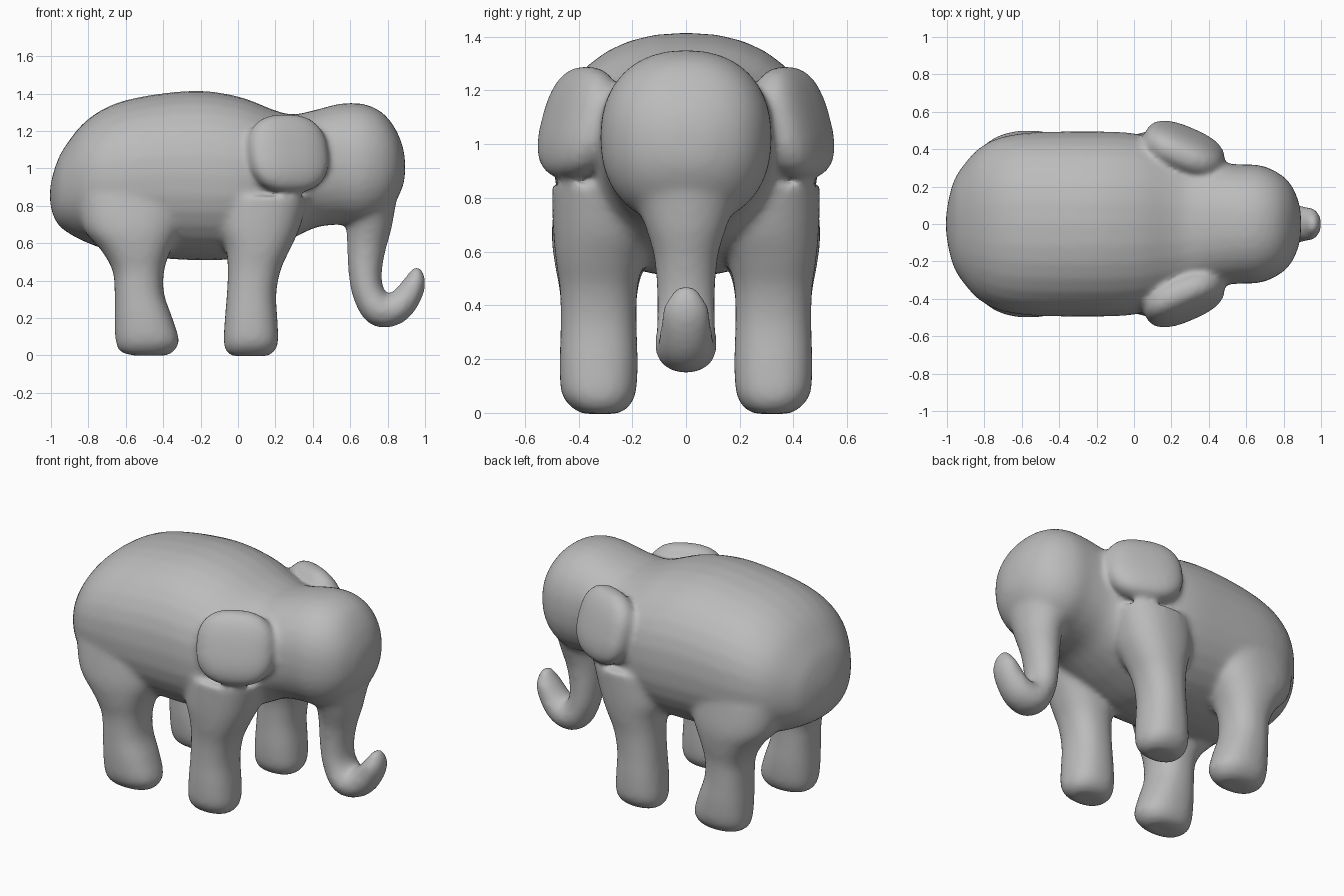
import bpy, bmesh, math
from mathutils import Vector, Matrix

cube = bpy.data.objects.get("Cube")
if cube:
    bpy.data.objects.remove(cube)

grey = bpy.data.materials.new("soft grey")
grey.use_nodes = True
colour = (0.5, 0.5, 0.5, 1)
grey.diffuse_color = colour
grey.node_tree.nodes["Principled BSDF"].inputs["Base Color"].default_value = colour

SEG = 32
parts = bmesh.new()


def dense(stations, steps=5):
    """Catmull-Rom interpolation between rows of numbers."""
    out = []
    last = len(stations) - 1
    for i in range(last):
        a, b, c, d = (stations[min(max(i + k, 0), last)] for k in (-1, 0, 1, 2))
        for s in range(steps):
            t = s / steps
            out.append([0.5 * (2 * q + (r - p) * t + (2 * p - 5 * q + 4 * r - w) * t * t
                               + (3 * q - p - 3 * r + w) * t ** 3)
                        for p, q, r, w in zip(a, b, c, d)])
    return out + [list(stations[last])]


def loft(rings, power=2.0):
    """Closed tube through (centre, u, v) superellipse rings."""
    rows = []
    for centre, u, v in rings:
        row = []
        for k in range(SEG):
            a = 2 * math.pi * k / SEG
            c, s = math.cos(a), math.sin(a)
            row.append(parts.verts.new(
                centre + u * math.copysign(abs(c) ** (2 / power), c)
                + v * math.copysign(abs(s) ** (2 / power), s)))
        rows.append(row)
    for r0, r1 in zip(rows, rows[1:]):
        for k in range(SEG):
            n = (k + 1) % SEG
            parts.faces.new((r0[k], r0[n], r1[n], r1[k]))
    parts.faces.new(rows[0][::-1])
    parts.faces.new(rows[-1])


# Torso, neck and head: x, underside, top, half width
torso = [(-1.005, .81, .9, .05), (-.98, .73, 1.0, .18), (-.93, .67, 1.11, .29),
         (-.8, .6, 1.265, .425), (-.6, .54, 1.365, .485), (-.25, .51, 1.415, .495),
         (0, .52, 1.385, .485), (.2, .585, 1.31, .43), (.3, .63, 1.29, .385),
         (.42, .685, 1.315, .335), (.55, .7, 1.347, .32), (.67, .7, 1.345, .315),
         (.77, .74, 1.3, .275), (.84, .82, 1.215, .21), (.88, .9, 1.12, .12),
         (.893, .96, 1.05, .05)]
loft([(Vector((x, 0, (lo + hi) / 2)), Vector((0, w, 0)), Vector((0, 0, (hi - lo) / 2)))
      for x, lo, hi, w in dense(torso)], 2.25)

# Trunk: x, z, half thickness, half width
trunk = dense([(.69, .92, .17, .25), (.695, .8, .15, .2), (.7, .7, .125, .155),
               (.687, .58, .105, .12), (.68, .45, .09, .11), (.695, .34, .085, .11),
               (.755, .245, .092, .115), (.84, .25, .085, .105), (.905, .315, .075, .095),
               (.945, .39, .06, .085), (.955, .45, .035, .05), (.957, .475, .015, .02)])
rings = []
for i, (x, z, t, w) in enumerate(trunk):
    p, q = trunk[max(i - 1, 0)], trunk[min(i + 1, len(trunk) - 1)]
    d = Vector((q[0] - p[0], 0, q[1] - p[1])).normalized()
    rings.append((Vector((x, 0, z)), Vector((0, w, 0)), Vector((-d.z, 0, d.x)) * t))
loft(rings)

# Legs: z, rear edge, front edge, y centre, half width
hind_leg = [(0, -.56, -.38, .32, .06), (.02, -.63, -.345, .32, .1),
            (.08, -.655, -.315, .325, .135), (.2, -.66, -.35, .325, .145),
            (.33, -.66, -.395, .325, .142), (.45, -.67, -.395, .325, .145),
            (.56, -.73, -.36, .32, .17), (.68, -.83, -.3, .3, .2), (.85, -.87, -.25, .28, .2)]
front_leg = [(-.004, -.02, .15, .32, .06), (.015, -.06, .19, .32, .1),
             (.07, -.077, .215, .325, .138), (.18, -.072, .212, .325, .146),
             (.33, -.06, .205, .325, .142), (.46, -.055, .23, .325, .145),
             (.57, -.065, .28, .32, .165), (.68, -.1, .33, .305, .19), (.85, -.1, .38, .3, .2)]
for side in (-1, 1):
    for leg in (hind_leg, front_leg):
        loft([(Vector(((a + b) / 2, side * y, z)), Vector(((b - a) / 2, 0, 0)), Vector((0, w, 0)))
              for z, a, b, y, w in dense(leg)], 2.3)
    # Ears: flattened pads leaning in at the top and the front
    ear = (Matrix.Translation((.268, side * .405, 1.08))
           @ Matrix.Rotation(-side * math.radians(23), 4, 'Z')
           @ Matrix.Rotation(side * math.radians(16), 4, 'X')
           @ Matrix.Diagonal((.225, .095, .215, 1)))
    made = bmesh.ops.create_uvsphere(parts, u_segments=32, v_segments=20, radius=1)
    for v in made["verts"]:
        x, y, z = v.co
        r = (abs(x) ** 2.6 + abs(y) ** 2.6 + abs(z) ** 2.6) ** (1 / 2.6)
        v.co = ear @ (v.co / r)

bmesh.ops.recalc_face_normals(parts, faces=parts.faces[:])
mesh = bpy.data.meshes.new("elephant_body")
parts.to_mesh(mesh)
parts.free()
mesh.materials.append(grey)
body = bpy.data.objects.new("elephant_body", mesh)
bpy.context.collection.objects.link(body)

# Fuse the parts into one soft skin
fuse = body.modifiers.new("fuse", 'REMESH')
fuse.mode = 'VOXEL'
fuse.voxel_size = .016
fuse.use_smooth_shade = True
soften = body.modifiers.new("soften", 'SMOOTH')
soften.factor = .5
soften.iterations = 14
